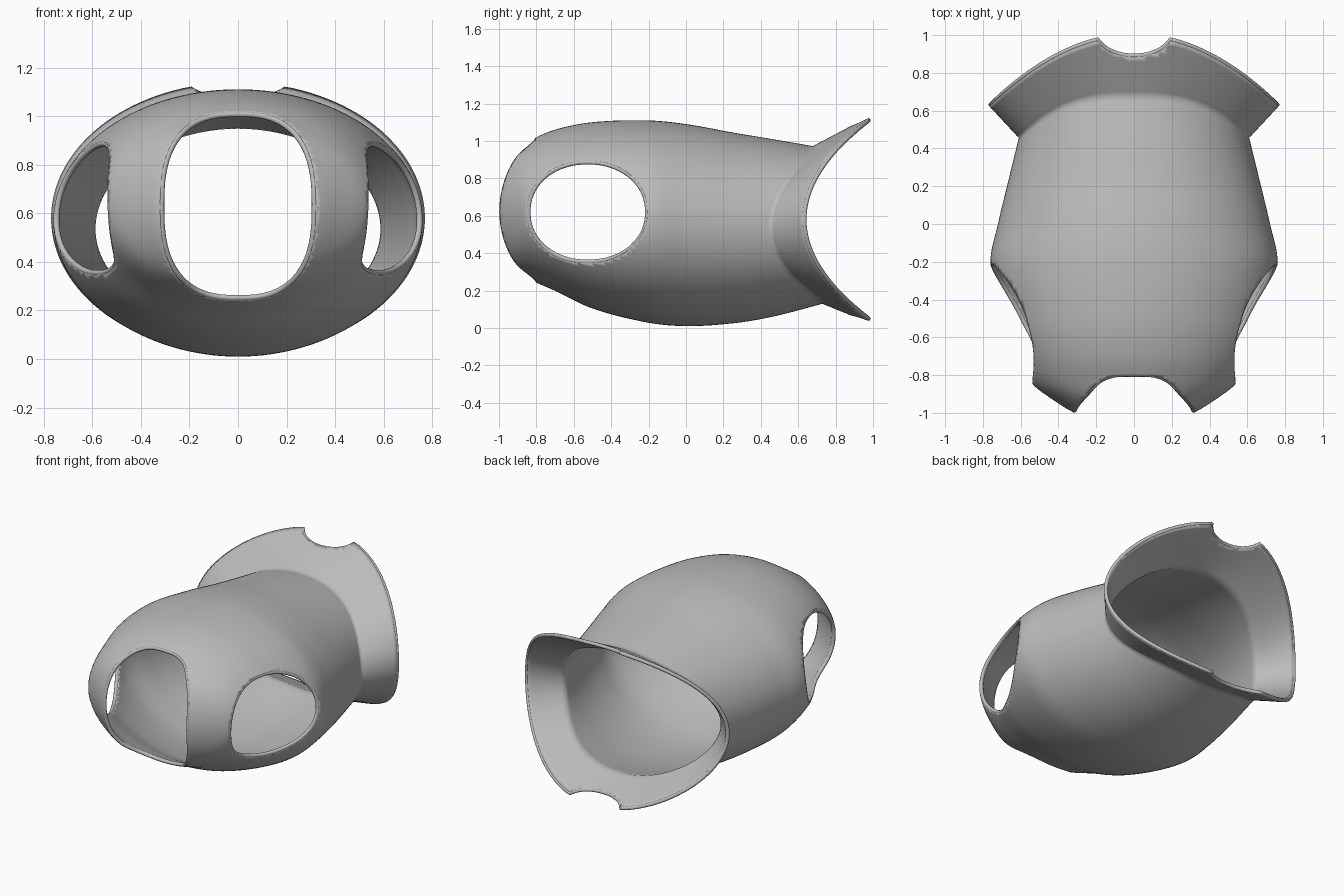
import bpy, bmesh
from math import sin, cos, pi
from mathutils import Vector

if "Cube" in bpy.data.objects:
    bpy.data.objects.remove(bpy.data.objects["Cube"])

THICK = 0.024
HALF = THICK / 2
AROUND, BODY_ROWS, FLARE_ROWS = 128, 72, 12

grey = bpy.data.materials.new("plain grey")
grey.use_nodes = True
grey.diffuse_color = (0.5, 0.5, 0.5, 1)
grey.node_tree.nodes["Principled BSDF"].inputs["Base Color"].default_value = (0.5, 0.5, 0.5, 1)

# Body stations: y, half width, top, bottom
STATIONS = [
    (-1.01, .25, .80, .44), (-.99, .32, .88, .37), (-.93, .42, .955, .30),
    (-.84, .54, 1.0, .26), (-.7, .62, 1.06, .20), (-.5, .70, 1.10, .105),
    (-.21, .76, 1.11, .03), (0, .72, 1.09, .01), (.25, .66, 1.045, .025),
    (.46, .61, 1.01, .06), (.75, .56, .96, .135)]


def section(y):
    """Smoothly interpolated half width, top and bottom at y."""
    i = 0
    while i < len(STATIONS) - 2 and y > STATIONS[i + 1][0]:
        i += 1
    a, b = STATIONS[i], STATIONS[i + 1]
    p = STATIONS[max(i - 1, 0)]
    n = STATIONS[min(i + 2, len(STATIONS) - 1)]
    h = b[0] - a[0]
    t = (y - a[0]) / h
    out = []
    for k in (1, 2, 3):
        m0 = (b[k] - p[k]) / (b[0] - p[0]) * h
        m1 = (n[k] - a[k]) / (n[0] - a[0]) * h
        out.append((2*t**3 - 3*t*t + 1) * a[k] + (t**3 - 2*t*t + t) * m0
                   + (3*t*t - 2*t**3) * b[k] + (t**3 - t*t) * m1)
    return out


def body_point(ang, y):
    w, top, bottom = section(y)
    return Vector(((w - HALF) * sin(ang), y,
                   (top + bottom) / 2 + ((top - bottom) / 2 - HALF) * cos(ang)))


def column(ang):
    """Points from the front opening to the flared hem at one angle."""
    s, c = sin(ang), cos(ang)
    seam_y = .46 + (.245 - .025 * c) * (1 - abs(s) ** 3)
    start = STATIONS[0][0]
    pts = [body_point(ang, start + (seam_y - start) * (r / BODY_ROWS) ** 1.3)
           for r in range(BODY_ROWS + 1)]
    x = (.77 - HALF) * s
    hem = Vector((x, 1.0 - .64 * x * x, .58 + (.56 - HALF) * c))
    seam = pts[-1]
    pts += [seam.lerp(hem, r / FLARE_ROWS) for r in range(1, FLARE_ROWS + 1)]
    return pts


# Openings: negative inside
def front_opening(p):
    if p.y > -.5:
        return 1
    return abs(p.x / .315) ** 2.6 + abs((p.z - .63) / .378) ** 2.6 - 1


def arm_opening(p):
    return abs((p.y + .525) / .318) ** 2.1 + abs((p.z - .62) / .266) ** 2.1 - 1


def hem_notch(p):
    return (p.x / .205) ** 2 + ((p.y - 1.02) / .13) ** 2 - 1


def cut(bm, f):
    """Split the sheet along f = 0 and remove the inside."""
    fresh = []
    for e in list(bm.edges):
        a, b = e.verts
        if (f(a.co) < 0) == (f(b.co) < 0):
            continue
        lo, hi, sign = 0.0, 1.0, f(a.co) < 0
        for _ in range(14):
            mid = (lo + hi) / 2
            if (f(a.co.lerp(b.co, mid)) < 0) == sign:
                lo = mid
            else:
                hi = mid
        fresh.append(bmesh.utils.edge_split(e, a, min(max(lo, .02), .98))[1])
    bmesh.ops.connect_verts(bm, verts=fresh)
    gone = [g for g in bm.faces if f(g.calc_center_median()) < 0]
    bmesh.ops.delete(bm, geom=gone, context='FACES')


def add_object(name, mesh):
    ob = bpy.data.objects.new(name, mesh)
    bpy.context.collection.objects.link(ob)
    mesh.materials.clear()
    mesh.materials.append(grey)
    for poly in mesh.polygons:
        poly.use_smooth = True
    return ob


# Shell sheet
bm = bmesh.new()
grid = [[bm.verts.new(p) for p in column(2 * pi * i / AROUND)] for i in range(AROUND)]
for i in range(AROUND):
    a, b = grid[i], grid[(i + 1) % AROUND]
    for r in range(len(a) - 1):
        bm.faces.new((a[r], a[r + 1], b[r + 1], b[r]))
for opening in (front_opening, arm_opening, hem_notch):
    cut(bm, opening)
edge_verts = [v for v in bm.verts if v.is_boundary]
bmesh.ops.remove_doubles(bm, verts=edge_verts, dist=.003)
bmesh.ops.recalc_face_normals(bm, faces=bm.faces)

# Trace the open edges
links = {}
for e in bm.edges:
    if e.is_boundary:
        for v in e.verts:
            links.setdefault(v, []).append(e.other_vert(v))
loops, seen = [], set()
for first in links:
    if first in seen:
        continue
    loop, v = [], first
    while v:
        seen.add(v)
        loop.append(v.co.copy())
        v = next((n for n in links[v] if n not in seen), None)
    if len(loop) > 8:
        loops.append(loop)

mesh = bpy.data.meshes.new("shell")
bm.to_mesh(mesh)
bm.free()
shell = add_object("shell", mesh)
solid = shell.modifiers.new("thickness", 'SOLIDIFY')
solid.thickness = THICK
solid.offset = 0

# Rounded lips along every open edge
for loop in loops:
    mid = sum(loop, Vector()) / len(loop)
    if mid.y > .3:
        name = "hem_lip"
    elif abs(mid.x) < .2:
        name = "front_lip"
    else:
        name = "left_arm_lip" if mid.x > 0 else "right_arm_lip"
    curve = bpy.data.curves.new(name, 'CURVE')
    curve.dimensions = '3D'
    curve.bevel_depth = HALF
    curve.bevel_resolution = 3
    spline = curve.splines.new('POLY')
    spline.points.add(len(loop) - 1)
    for pt, co in zip(spline.points, loop):
        pt.co = (*co, 1)
    spline.use_cyclic_u = True
    path = bpy.data.objects.new(name + "_path", curve)
    bpy.context.collection.objects.link(path)
    bpy.context.view_layer.update()
    tube = bpy.data.meshes.new_from_object(path.evaluated_get(bpy.context.evaluated_depsgraph_get()))
    bpy.data.objects.remove(path)
    add_object(name, tube)
